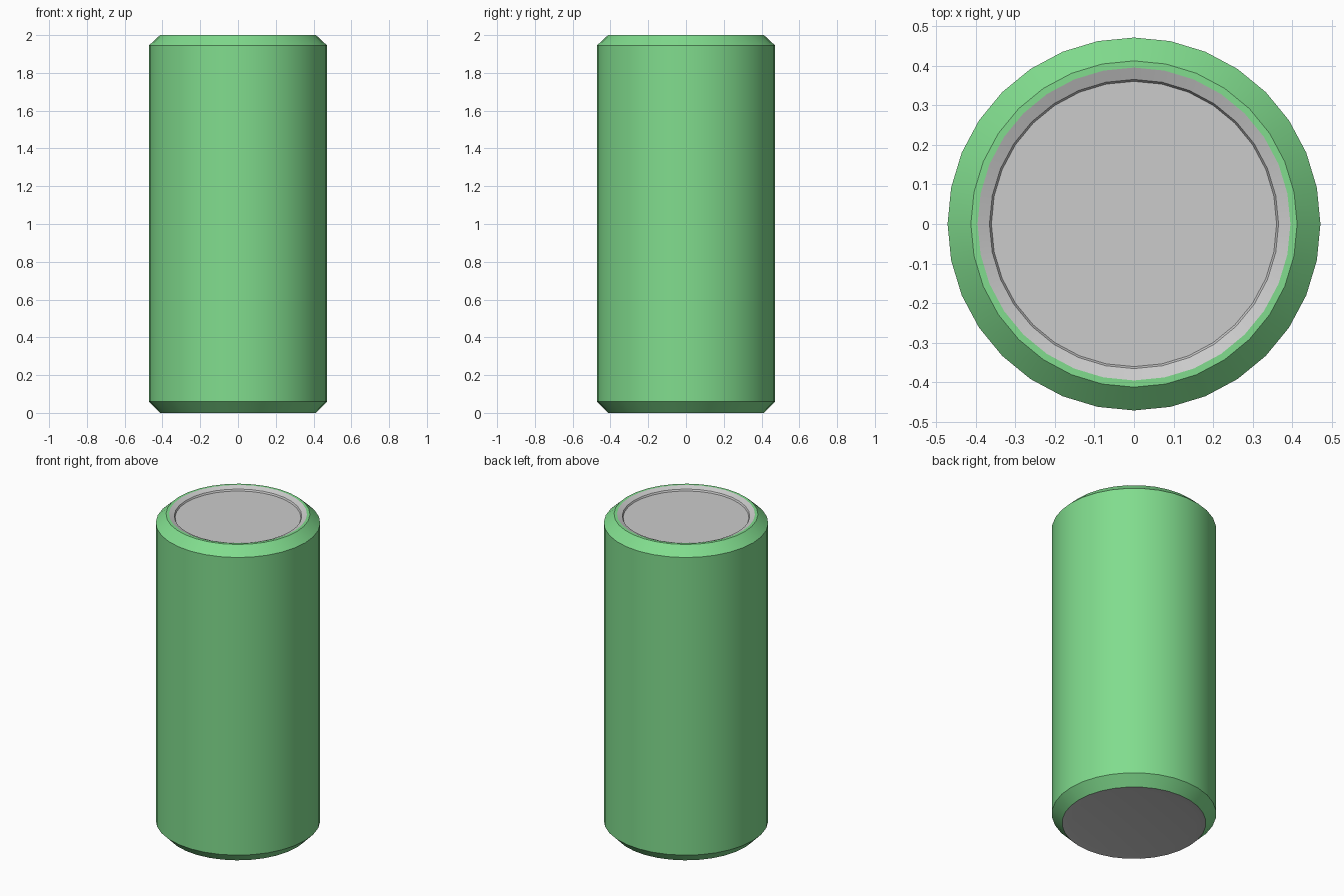
import bpy, bmesh, math

if "Cube" in bpy.data.objects:
    bpy.data.objects.remove(bpy.data.objects["Cube"])

SIDES = 32


def lathe(name, profile, color=None):
    """Revolve (radius, z) points around z; radius 0 closes with a fan."""
    bm = bmesh.new()
    rings = []
    for r, z in profile:
        if r == 0:
            rings.append([bm.verts.new((0, 0, z))] * SIDES)
        else:
            rings.append([bm.verts.new((r * math.cos(2 * math.pi * i / SIDES),
                                        r * math.sin(2 * math.pi * i / SIDES), z))
                          for i in range(SIDES)])
    for a, b in zip(rings, rings[1:]):
        for i in range(SIDES):
            j = (i + 1) % SIDES
            quad = [a[i], a[j], b[j], b[i]]
            bm.faces.new(list(dict.fromkeys(quad)))
    mesh = bpy.data.meshes.new(name)
    bm.to_mesh(mesh)
    bm.free()
    obj = bpy.data.objects.new(name, mesh)
    bpy.context.collection.objects.link(obj)
    if color:
        mat = bpy.data.materials.new(name + "_paint")
        mat.diffuse_color = color
        mat.use_nodes = True
        mat.node_tree.nodes["Principled BSDF"].inputs["Base Color"].default_value = mat.diffuse_color
        mesh.materials.append(mat)
    bpy.ops.object.select_all(action='DESELECT')
    obj.select_set(True)
    bpy.context.view_layer.objects.active = obj
    bpy.ops.object.shade_smooth_by_angle(angle=math.radians(30))
    return obj


# Painted can wall with chamfered ends and a narrow flat rim
lathe("can_body", [(0.413, 0), (0.472, 0.06), (0.472, 1.945),
                   (0.413, 2.0), (0.396, 2.0)], (0.22, 0.72, 0.27, 1))

# Recessed lid: sloping lip, small step, flat disc
lathe("can_lid", [(0.396, 2.0), (0.366, 1.988), (0.361, 1.978), (0, 1.978)])

# Base, very slightly hollowed
lathe("can_base", [(0, 0.012), (0.36, 0.008), (0.413, 0)])
